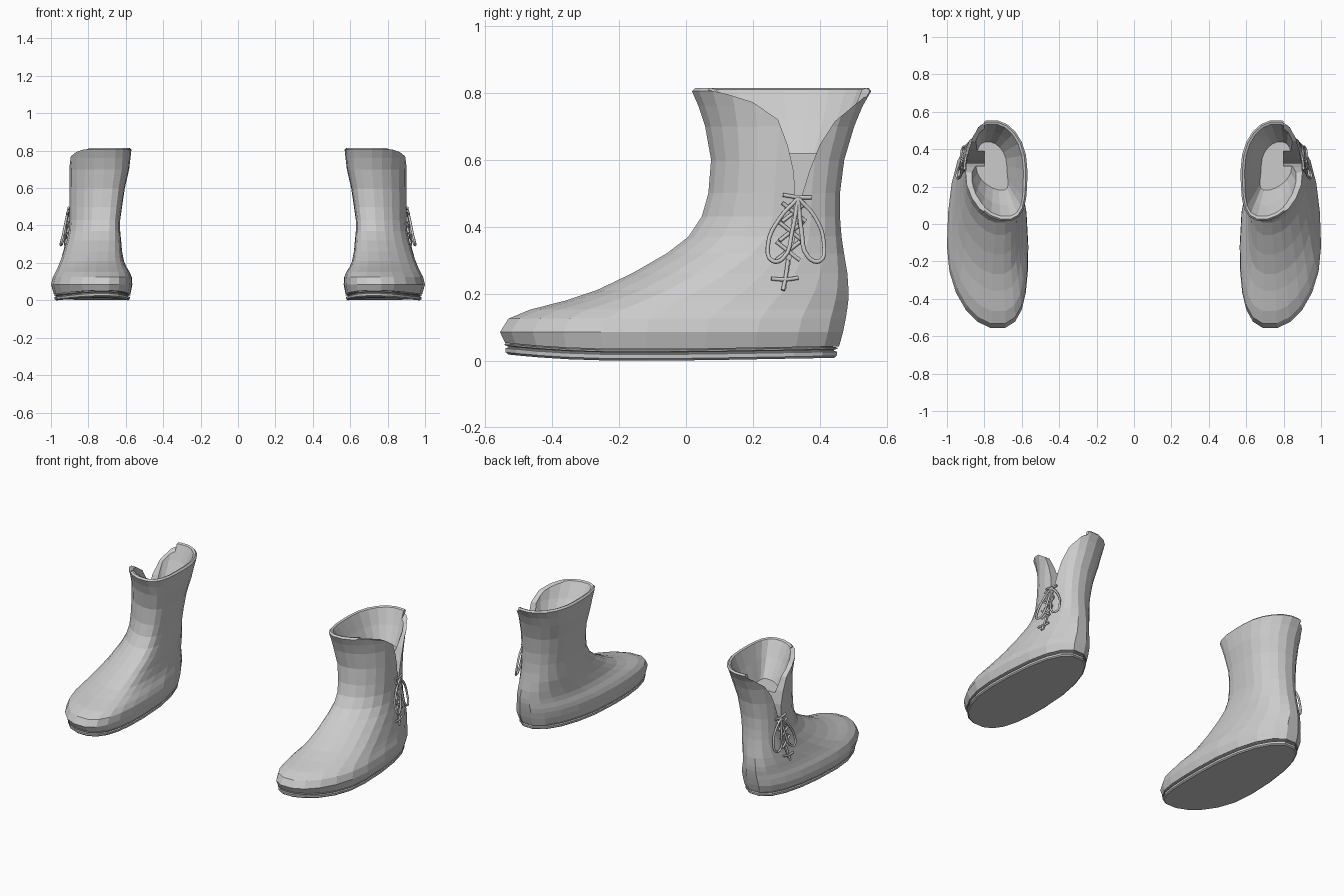
import bpy, bmesh, math
from mathutils import Vector
from mathutils.bvhtree import BVHTree

if "Cube" in bpy.data.objects:
    bpy.data.objects.remove(bpy.data.objects["Cube"])

SEG = 22


def spring(y):
    # slight upward curl of the toe and heel
    return 0.02 * (max(0, -0.2 - y) / 0.35) ** 2 + 0.008 * max(0, y) / 0.45


def ring(z, front, back, xl, xr, ymid, curl=False):
    """Egg-shaped horizontal section of the boot."""
    pts = []
    cx, w = (xl + xr) / 2, (xr - xl) / 2
    for i in range(SEG):
        a = 2 * math.pi * i / SEG
        c, s = math.cos(a), math.sin(a)
        c = math.copysign(abs(c) ** 0.88, c)
        s = math.copysign(abs(s) ** 0.94, s)
        y = ymid + s * ((ymid - front) if s < 0 else (back - ymid))
        x = cx + w * c + (0.055 if s < 0 else 0.02) * s * abs(s)
        pts.append((x, y, z + (spring(y) if curl else 0)))
    return pts


def loft(rings):
    """Closed skin over a list of rings."""
    bm = bmesh.new()
    rows = [[bm.verts.new(p) for p in r] for r in rings]
    for lo, hi in zip(rows, rows[1:]):
        for i in range(len(lo)):
            j = (i + 1) % len(lo)
            bm.faces.new((lo[i], lo[j], hi[j], hi[i]))
    bm.faces.new(rows[0][::-1])
    bm.faces.new(rows[-1])
    bmesh.ops.recalc_face_normals(bm, faces=bm.faces)
    return bm


def add_object(name, bm):
    mesh = bpy.data.meshes.new(name)
    bm.to_mesh(mesh)
    ob = bpy.data.objects.new(name, mesh)
    bpy.context.collection.objects.link(ob)
    return ob


def mirror(ob):
    # all parts are built at +x and mirrored for the other boot
    m = ob.modifiers.new("pair", 'MIRROR')
    m.use_axis[0] = True


# Boot upper: outside sections from welt to rim, then funnel down to the lining
sections = [
    (0.034, -0.545, 0.463, 0.575, 0.985, -0.12, True),
    (0.085, -0.56, 0.475, 0.565, 1.00, -0.12),
    (0.125, -0.535, 0.483, 0.568, 0.99, -0.11),
    (0.152, -0.47, 0.487, 0.58, 0.975, -0.07),
    (0.18, -0.36, 0.49, 0.597, 0.962, -0.02),
    (0.21, -0.27, 0.49, 0.61, 0.95, 0.04),
    (0.26, -0.165, 0.486, 0.62, 0.932, 0.12),
    (0.32, -0.06, 0.475, 0.625, 0.915, 0.20),
    (0.37, 0.005, 0.467, 0.63, 0.905, 0.24),
    (0.43, 0.045, 0.462, 0.63, 0.90, 0.26),
    (0.50, 0.065, 0.462, 0.62, 0.90, 0.265),
    (0.60, 0.073, 0.475, 0.605, 0.90, 0.27),
    (0.70, 0.055, 0.505, 0.582, 0.90, 0.28),
    (0.76, 0.035, 0.53, 0.575, 0.905, 0.285),
    (0.805, 0.015, 0.556, 0.57, 0.91, 0.29),
    (0.815, 0.025, 0.548, 0.58, 0.90, 0.29),
    (0.81, 0.04, 0.535, 0.592, 0.888, 0.29),
    (0.72, 0.10, 0.495, 0.63, 0.87, 0.30),
    (0.62, 0.18, 0.44, 0.68, 0.845, 0.31),
]
bm = loft([ring(*s) for s in sections])
surface = BVHTree.FromBMesh(bm)
boot = add_object("boot_upper", bm)

# V-shaped opening on the outer side, narrowing to the laced slit
notch = [(0.05, 0.9), (0.06, 0.81), (0.12, 0.797), (0.20, 0.772), (0.275, 0.72),
         (0.305, 0.64), (0.323, 0.56), (0.325, 0.48), (0.288, 0.215), (0.298, 0.215),
         (0.345, 0.49), (0.37, 0.57), (0.40, 0.645), (0.445, 0.715),
         (0.53, 0.785), (0.57, 0.80), (0.57, 0.9)]
cut = add_object("opening_cutter", loft([[(x, y, z) for y, z in notch] for x in (0.80, 1.1)]))
cut.hide_render = True
m = boot.modifiers.new("opening", 'BOOLEAN')
m.operation, m.solver, m.object = 'DIFFERENCE', 'EXACT', cut
bpy.context.view_layer.objects.active = boot
bpy.ops.object.modifier_apply(modifier=m.name)
bpy.data.objects.remove(cut)
mirror(boot)

# Sole with a groove below the upper
profile = [(0.02, 0.0), (0.012, 0.006), (0.011, 0.018), (0.02, 0.021),
           (0.02, 0.024), (0.009, 0.027), (0.009, 0.031), (0.024, 0.033), (0.024, 0.037)]
sole = add_object("sole", loft([
    ring(z, -0.555 + d, 0.468 - d, 0.567 + d, 0.993 - d, -0.12, True) for d, z in profile]))
mirror(sole)


def lace(name, path, lift=0.008, closed=False, belly=0.0):
    """Round cord laid on the outer side of the boot along (y, z) points."""
    cu = bpy.data.curves.new(name, 'CURVE')
    cu.dimensions = '3D'
    cu.bevel_depth, cu.bevel_resolution, cu.resolution_u = 0.0065, 1, 4
    cu.use_fill_caps = True
    sp = cu.splines.new('BEZIER')
    sp.bezier_points.add(len(path) - 1)
    sp.use_cyclic_u = closed
    for i, (bp, (y, z)) in enumerate(zip(sp.bezier_points, path)):
        hit = surface.ray_cast(Vector((1.5, y, z)), Vector((-1, 0, 0)))[0]
        out = belly * math.sin(math.pi * i / (len(path) - 1))
        bp.co = ((hit.x if hit else 0.9) + lift + out, y, z)
        bp.handle_left_type = bp.handle_right_type = 'AUTO'
    ob = bpy.data.objects.new(name, cu)
    bpy.context.collection.objects.link(ob)
    mirror(ob)


# Bow loops, knot bar, criss-cross lacing and bottom bar
lace("bow_loop_front", [(0.335, 0.485), (0.28, 0.425), (0.245, 0.345), (0.258, 0.298),
                        (0.29, 0.305), (0.318, 0.39), (0.335, 0.485)], 0.012, belly=0.018)
lace("bow_loop_back", [(0.335, 0.485), (0.385, 0.43), (0.412, 0.35), (0.40, 0.297),
                       (0.365, 0.31), (0.345, 0.39), (0.335, 0.485)], 0.012, belly=0.018)
lace("knot_bar", [(0.29, 0.495), (0.335, 0.488), (0.375, 0.487)])
for i in range(3):
    z = 0.30 + 0.058 * i
    y = 0.305 + 0.009 * i
    lace("lace_cross_up", [(y - 0.035, z), (y + 0.035, z + 0.055)])
    lace("lace_cross_down", [(y + 0.035, z), (y - 0.035, z + 0.055)], 0.014)
lace("bottom_bar", [(0.255, 0.245), (0.295, 0.242), (0.335, 0.247)])
lace("bottom_tail", [(0.305, 0.30), (0.298, 0.25), (0.29, 0.21)])
